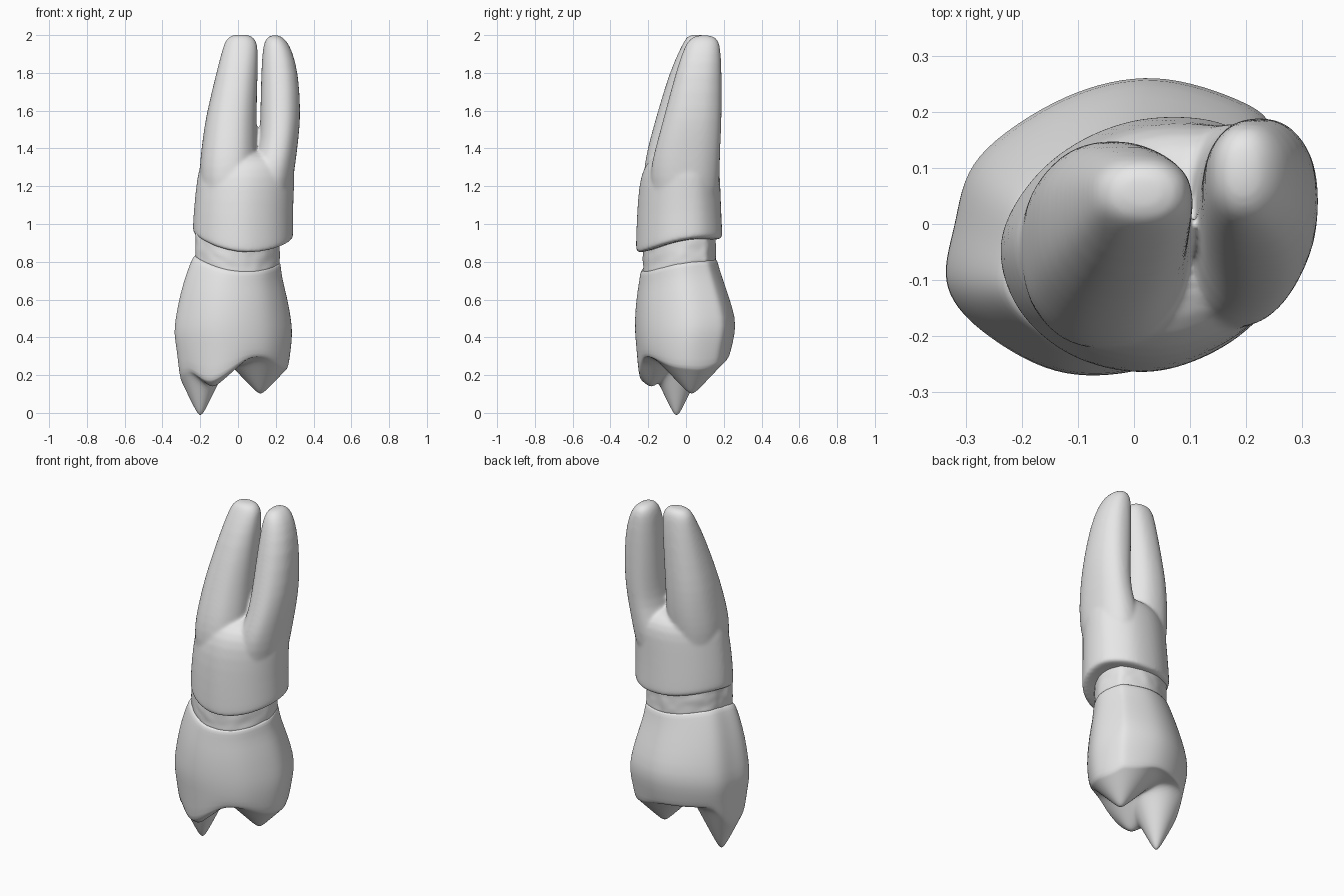
import bpy, bmesh, math, random
from mathutils import Vector

random.seed(4)
cube = bpy.data.objects.get("Cube")
if cube:
    bpy.data.objects.remove(cube)

enamel = bpy.data.materials.new("pale_grey")
enamel.use_nodes = True
enamel.diffuse_color = (0.8, 0.8, 0.8, 1)
enamel.node_tree.nodes["Principled BSDF"].inputs["Base Color"].default_value = (0.8, 0.8, 0.8, 1)


def smooth_outline(points, steps=4):
    """Closed rounded outline passing through the given unit points."""
    pts = [Vector(p) for p in points]
    n, out = len(pts), []
    for i in range(n):
        a, b, c, d = (pts[(i + k) % n] for k in (-1, 0, 1, 2))
        for s in range(steps):
            t = s / steps
            out.append(0.5 * (2 * b + (c - a) * t + (2 * a - 5 * b + 4 * c - d) * t ** 2
                              + (3 * b - a - 3 * c + d) * t ** 3))
    return out


def soft_box(corners):
    """Rounded unit outline whose four corners are pushed out by the given factors."""
    pts = []
    for i in range(12):
        a = i * math.tau / 12
        k = 1 if i % 3 == 0 else corners[i // 3]
        pts.append((k * math.cos(a), k * math.sin(a)))
    return smooth_outline(pts)


TRUNK = soft_box((1.09, 0.94, 1.01, 0.95))
PRONG = soft_box((1.03, 1.03, 1.03, 1.03))
CROWN = smooth_outline([(1, 0), (.9, .6), (.72, .83), (.2, 1), (-.32, .87), (-.82, .47),
                        (-.96, 0), (-1, -.42), (-.76, -.75), (-.32, -1), (.2, -.95), (.68, -.64)])


def section(outline, z, x0, x1, y0, y1, lift=0):
    """Outline fitted to a box; lift tilts it along the wavy gum line."""
    ring = []
    for p in outline:
        x = (x0 + x1) / 2 + p.x * (x1 - x0) / 2
        y = (y0 + y1) / 2 + p.y * (y1 - y0) / 2
        ring.append(Vector((x, y, z + lift * (0.7 * (x - 0.08) ** 2 + 0.17 * (y + 0.2)))))
    return ring


def loft(bm, rings):
    rows = [[bm.verts.new(p) for p in ring] for ring in rings]
    for a, b in zip(rows, rows[1:]):
        for i in range(len(a)):
            j = (i + 1) % len(a)
            bm.faces.new((a[i], a[j], b[j], b[i]))
    bm.faces.new(rows[0][::-1])
    bm.faces.new(rows[-1])


def build(name, lofts):
    bm = bmesh.new()
    for rings in lofts:
        loft(bm, rings)
    bmesh.ops.recalc_face_normals(bm, faces=bm.faces)
    for f in bm.faces:
        f.smooth = True
    mesh = bpy.data.meshes.new(name)
    bm.to_mesh(mesh)
    bm.free()
    mesh.materials.append(enamel)
    ob = bpy.data.objects.new(name, mesh)
    bpy.context.collection.objects.link(ob)
    rounding = ob.modifiers.new("rounding", 'SUBSURF')
    rounding.levels = rounding.render_levels = 1
    return ob


# Roots: a shared trunk splitting into two tapering prongs, fused together
trunk = [(.852, -.225, .275, -.25, .178, 1), (.857, -.239, .288, -.264, .189, 1),
         (.89, -.24, .29, -.266, .19, .9), (1.05, -.235, .288, -.26, .184, .2),
         (1.2, -.222, .294, -.25, .179), (1.3, -.208, .3, -.226, .176),
         (1.36, -.17, .27, -.175, .14), (1.39, -.05, .2, -.08, .07)]
main_prong = [(1.05, -.18, .1, -.2, .1), (1.2, -.2, .1, -.225, .12),
              (1.3, -.204, .1, -.222, .135), (1.4, -.193, .1, -.203, .145),
              (1.5, -.18, .098, -.176, .148), (1.6, -.163, .098, -.148, .148),
              (1.8, -.115, .104, -.088, .138), (1.92, -.084, .106, -.035, .126),
              (1.97, -.068, .098, -.008, .117), (1.995, -.044, .074, .008, .102),
              (2.003, -.015, .045, .04, .08)]
side_prong = [(1.05, .02, .25, -.16, .15), (1.2, .02, .287, -.19, .176),
              (1.3, .06, .301, -.187, .179), (1.4, .107, .314, -.162, .181),
              (1.5, .117, .325, -.135, .186), (1.6, .119, .331, -.108, .189),
              (1.8, .123, .32, -.055, .189), (1.92, .13, .286, -.015, .183),
              (1.97, .141, .257, .01, .174), (1.993, .16, .23, .04, .15),
              (2.0, .18, .21, .075, .115)]
parts = [(TRUNK, trunk), (PRONG, main_prong), (PRONG, side_prong)]
roots = build("roots", [[section(shape, *r) for r in rows] for shape, rows in parts])
remesh = roots.modifiers.new("fuse", 'REMESH')
remesh.mode = 'VOXEL'
remesh.voxel_size = 0.008
remesh.use_smooth_shade = True
soften = roots.modifiers.new("soften", 'SMOOTH')
soften.factor = 0.5
soften.iterations = 16

# Neck: narrow, slightly rough band between roots and crown
neck_rings = [section(CROWN, .72 + .025 * i, -.223, .22, -.226, .158, 1) for i in range(8)]
for ring in neck_rings:
    for p in ring:
        p += Vector([random.uniform(-.004, .004) for _ in range(3)])
build("neck", [neck_rings])

# Crown: bulging wall, then a chewing surface made from three pointed cusps
wall = [(.745, -.2, .195, -.21, .14, 1), (.755, -.226, .223, -.234, .163, 1),
        (.73, -.242, .226, -.24, .17, .9), (.68, -.266, .232, -.247, .188, .7),
        (.60, -.302, .258, -.26, .225, .3), (.5, -.328, .28, -.267, .264),
        (.42, -.337, .288, -.267, .26), (.33, -.32, .278, -.258, .238)]
cusps = [(-.2, -.05, -.045, 2.1), (.12, .03, .085, 1.05), (-.135, -.185, .122, .9)]


def bite_height(x, y):
    heights = [0.3] + [z + k * math.hypot(x - cx, y - cy, .012) for cx, cy, z, k in cusps]
    return -math.log(sum(math.exp(-70 * h) for h in heights)) / 70


crown_rings = [section(CROWN, *r) for r in wall]
rim = crown_rings[-1]
centre = Vector((-.02, -.01, 0))
for step in range(1, 25):
    t = 1 - step * 0.04
    ring = []
    for p in rim:
        q = centre + (p - centre) * t
        q.z = bite_height(q.x, q.y)
        ring.append(q)
    crown_rings.append(ring)
build("crown", [crown_rings])
